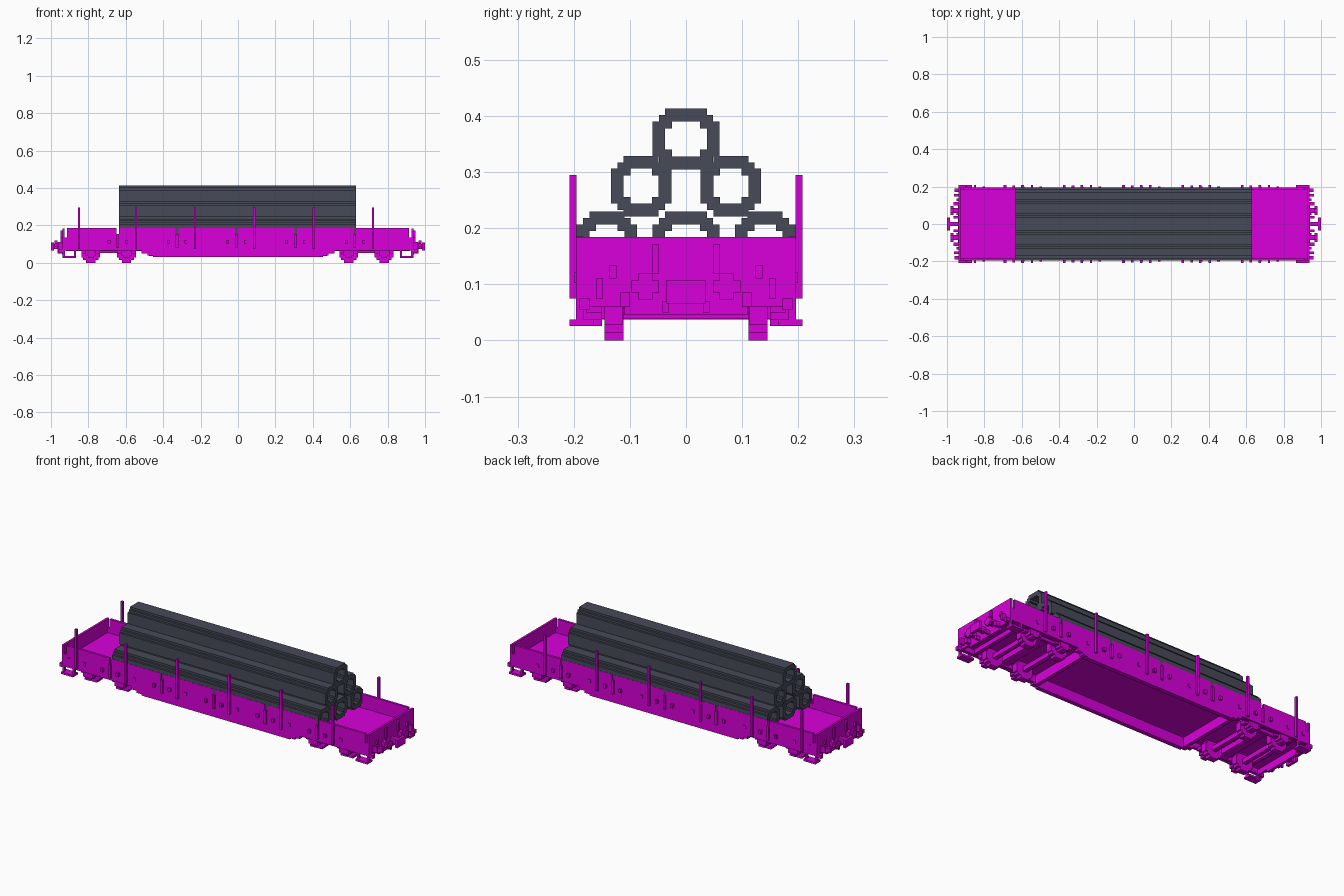
import bpy, bmesh
from mathutils import Vector

cube = bpy.data.objects.get("Cube")
if cube:
    bpy.data.objects.remove(cube, do_unlink=True)


def material(name, rgb):
    m = bpy.data.materials.new(name)
    m.use_nodes = True
    col = (*rgb, 1.0)
    m.diffuse_color = col
    bsdf = m.node_tree.nodes["Principled BSDF"]
    bsdf.inputs["Base Color"].default_value = col
    bsdf.inputs["Roughness"].default_value = 0.8
    return m


MAGENTA = material("magenta paint", (0.70, 0.0, 0.71))
STEEL = material("slate grey", (0.063, 0.07, 0.098))


def finish(name, bm, mat):
    bmesh.ops.recalc_face_normals(bm, faces=bm.faces)
    me = bpy.data.meshes.new(name)
    bm.to_mesh(me)
    bm.free()
    me.materials.append(mat)
    ob = bpy.data.objects.new(name, me)
    bpy.context.collection.objects.link(ob)


def add_box(bm, x0, x1, y0, y1, z0, z1):
    vs = bmesh.ops.create_cube(bm, size=1)["verts"]
    for v in vs:
        v.co = Vector(((x0 + x1) / 2 + v.co.x * (x1 - x0),
                       (y0 + y1) / 2 + v.co.y * (y1 - y0),
                       (z0 + z1) / 2 + v.co.z * (z1 - z0)))


def boxes(name, items, sx=False, sy=False):
    """Boxes as (x0, x1, y0, y1, z0, z1), optionally repeated across x and y."""
    bm = bmesh.new()
    for x0, x1, y0, y1, z0, z1 in items:
        for a in ((1, -1) if sx else (1,)):
            for b in ((1, -1) if sy else (1,)):
                xs, ys = sorted((a * x0, a * x1)), sorted((b * y0, b * y1))
                add_box(bm, *xs, *ys, z0, z1)
    finish(name, bm, MAGENTA)


def stepped_loop(quarter, widen):
    """Full outline from the points of its first quadrant."""
    q = [(a + widen, b) for a, b in quarter]
    half = q + [(-a, b) for a, b in reversed(q)]
    return half + [(-a, -b) for a, b in half]


# Pipes: stepped rings swept along x, the middle ones slightly wider
OUTER = [(.054, .031), (.0425, .031), (.0425, .0425), (.031, .0425), (.031, .054)]
INNER = [(.031, .019), (.025, .019), (.019, .019), (.019, .025), (.019, .031)]


def pipe(name, cy, cz, x0=-0.635, x1=0.63):
    bm = bmesh.new()
    widen = 0.006 if cy == 0 else 0
    o0, o1, i0, i1 = [[bm.verts.new((x, cy + a, cz + b)) for a, b in stepped_loop(q, widen)]
                      for q in (OUTER, INNER) for x in (x0, x1)]
    n = len(o0)
    for k in range(n):
        j = (k + 1) % n
        for p, q in ((o0, o1), (i1, i0), (i0, o0), (o1, i1)):
            bm.faces.new((p[k], p[j], q[j], q[k]))
    finish(name, bm, STEEL)


PIPES = [(-.141, .176), (0, .176), (.141, .176), (-.08, .275), (.08, .275), (0, .359)]
for k, (cy, cz) in enumerate(PIPES):
    pipe(f"pipe_{k + 1}", cy, cz)

# Deck and end walls
boxes("deck", [(-.93, .93, -.19, .19, .088, .108)])
boxes("end_walls", [(.927, .939, -.196, .196, .06, .184)], sx=True)

# Side walls: a continuous lower part and panels split by narrow gaps
GAPS = [-.643, -.326, -.009, .308, .625]
edges = [-.921] + GAPS + [.921]
panels = [(-.93, .93, .183, .196, .065, .135)]
panels += [(a + .007, b - .007, .183, .196, .135, .185) for a, b in zip(edges, edges[1:])]
boxes("side_walls", panels, sy=True)


# Deep-bellied side sills with stepped sloping ends
def belly(name, y0, y1):
    bm = bmesh.new()
    half = [(.455, .031), (.455, .038), (.485, .038), (.485, .049),
            (.515, .049), (.515, .067)]
    pts = half + [(-x, z) for x, z in reversed(half)]
    f = bm.faces.new([bm.verts.new((x, y0, z)) for x, z in pts])
    r = bmesh.ops.extrude_face_region(bm, geom=[f])
    for v in r["geom"]:
        if isinstance(v, bmesh.types.BMVert):
            v.co.y = y1
    finish(name, bm, MAGENTA)


belly("front_belly_sill", -.196, -.172)
belly("back_belly_sill", .172, .196)

# Underframe
boxes("inner_sills", [(-.92, .92, .172, .184, .062, .092)], sy=True)
boxes("cross_members", [(.455, .475, -.172, .172, .037, .092),
                        (.84, .86, -.17, .17, .065, .092)], sx=True)

# Upright stakes
STAKES = [-.85, -.545, -.23, .087, .405, .722]
boxes("stakes", [(x - .006, x + .006, .195, .208, .075, .295) for x in STAKES], sy=True)

# Hinge posts at the panel gaps and small latches along the sides
boxes("hinge_posts", [(x - .007, x + .007, .195, .206, .08, .155) for x in GAPS], sy=True)
latches = []
for xs, depth in ((GAPS, .208), (STAKES, .2)):
    for x in xs:
        for d in (-.047, .047):
            latches.append((x + d - .007, x + d + .007, .195, depth, .102, .121))
boxes("latches", latches, sy=True)


# Bogies: stepped wheels, axles, side frames and axle boxes
def wheel(bm, cx, y0, y1):
    for half_x, half_z in ((.05, .022), (.041, .036), (.025, .05)):
        e = half_x * .02
        add_box(bm, cx - half_x, cx + half_x, y0 + e, y1 - e, .05 - half_z, .05 + half_z)


WHEELS = [-.787, -.596, .592, .781]
bm = bmesh.new()
for x in WHEELS:
    wheel(bm, x, .111, .146)
    wheel(bm, x, -.146, -.111)
finish("wheels", bm, MAGENTA)

boxes("axles", [(x - .012, x + .012, -.165, .165, .038, .062) for x in WHEELS])
axle_boxes = []
for x in WHEELS:
    axle_boxes += [(x - .028, x + .028, .15, .19, .037, .064),
                   (x - .016, x + .016, .15, .194, .026, .037),
                   (x - .05, x + .05, .15, .178, .05, .068)]
boxes("axle_boxes", axle_boxes, sy=True)
boxes("bogie_frames", [(.56, .82, .15, .165, .052, .075)], sx=True, sy=True)
boxes("bogie_bolsters", [(.665, .715, -.16, .16, .06, .092)], sx=True)

# Corner steps hung below the ends
boxes("corner_steps", [(.865, .938, .165, .208, .026, .037),
                       (.865, .877, .183, .196, .037, .07),
                       (.926, .938, .183, .196, .037, .07)], sx=True, sy=True)

# Buffers and coupling
boxes("buffers", [(.935, .968, .06, .085, .083, .108),
                  (.966, .98, .048, .097, .085, .107),
                  (.966, .98, .06, .085, .073, .119)], sx=True, sy=True)
boxes("couplings", [(.935, .985, -.012, .012, .075, .1),
                    (.985, 1.0, -.035, .035, .066, .108)], sx=True)

# End fittings: handles, brackets and hose stubs
boxes("end_fittings", [(.938, .95, .049, .061, .118, .172),
                       (.938, .95, .124, .136, .11, .134),
                       (.938, .962, .148, .160, .075, .11),
                       (.938, .965, .10, .118, .06, .085),
                       (.938, .96, .172, .19, .055, .075),
                       (.938, .965, .03, .042, .05, .07)], sx=True, sy=True)
boxes("end_beams", [(.925, .94, -.11, .11, .045, .068)], sx=True)
